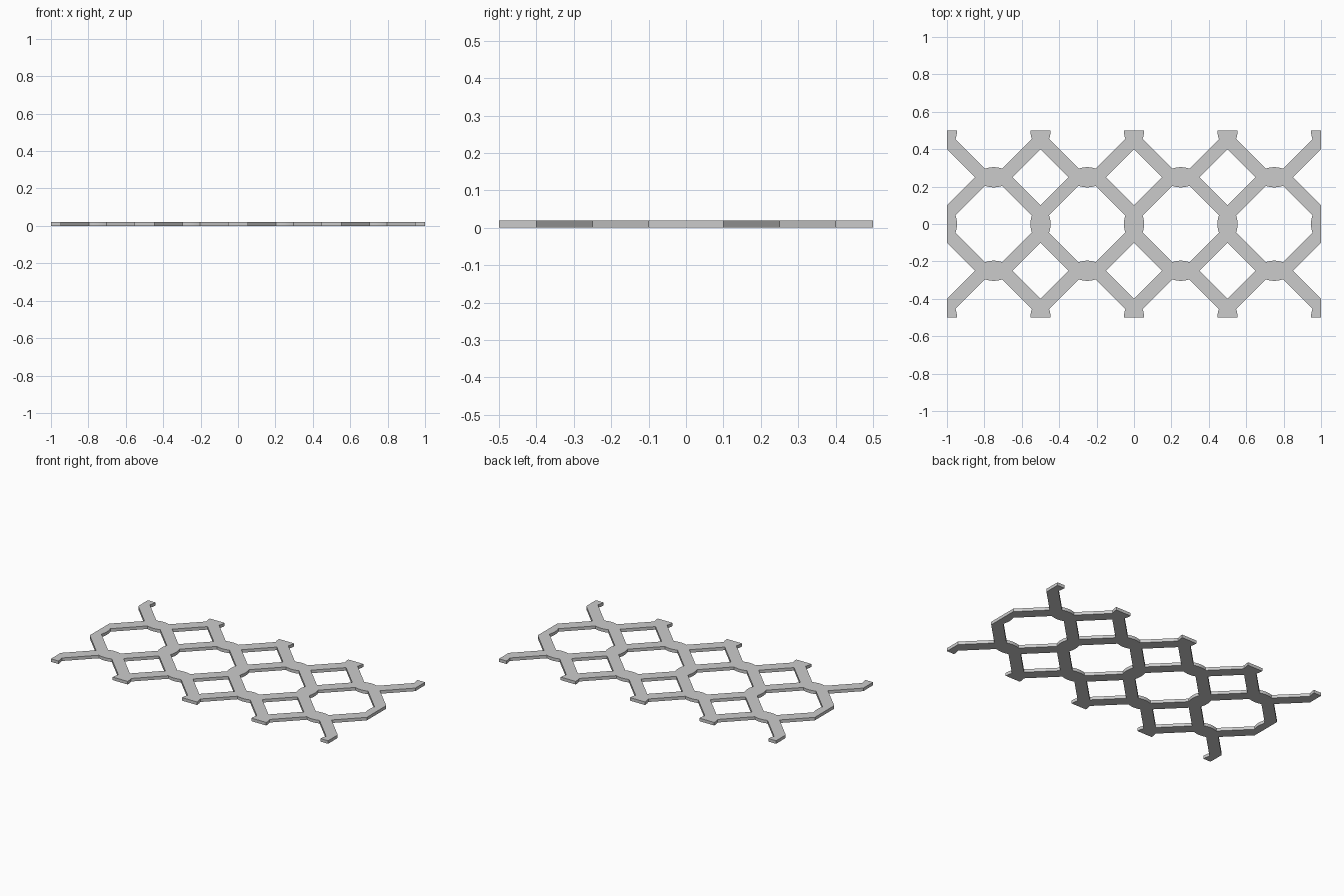
import bpy, bmesh

if "Cube" in bpy.data.objects:
    bpy.data.objects.remove(bpy.data.objects["Cube"])

CELL = 0.25      # quarter-tile size
THICK = 0.02
TIP, BULGE = 0.046, 0.054   # node corner and node arc crown

# Half of a node's curved side, from crown to the corner on the diagonal
arc = [(TIP + (BULGE - TIP) * (1 - (k / 3) ** 2), TIP * k / 3) for k in range(4)]

# One quarter tile: half node, diagonal strut, half node
profile = [(0, 0)] + arc
profile += [(CELL - y, CELL - x) for x, y in reversed(arc)]
profile += [(CELL, CELL), (0.15, CELL), (0, 0.1)]

bm = bmesh.new()

# Mirror the tile in alternate columns and rows
for i in range(8):
    for j in range(4):
        pts = []
        for x, y in profile:
            px = CELL - x if i % 2 else x
            py = CELL - y if j % 2 else y
            pts.append((-1 + i * CELL + px, -0.5 + j * CELL + py, 0))
        if (i + j) % 2:
            pts.reverse()
        bm.faces.new([bm.verts.new(p) for p in pts])
bmesh.ops.remove_doubles(bm, verts=bm.verts, dist=1e-4)

# Thicken the flat pattern into a plate
top = bmesh.ops.extrude_face_region(bm, geom=bm.faces[:], use_keep_orig=True)
for v in top["geom"]:
    if isinstance(v, bmesh.types.BMVert):
        v.co.z = THICK
bmesh.ops.recalc_face_normals(bm, faces=bm.faces)

mesh = bpy.data.meshes.new("mesh_panel")
bm.to_mesh(mesh)
bm.free()
panel = bpy.data.objects.new("mesh_panel", mesh)
bpy.context.collection.objects.link(panel)

# Smooth node curves, sharp plate edges
bpy.context.view_layer.objects.active = panel
panel.select_set(True)
bpy.ops.object.shade_smooth_by_angle(angle=0.5)
